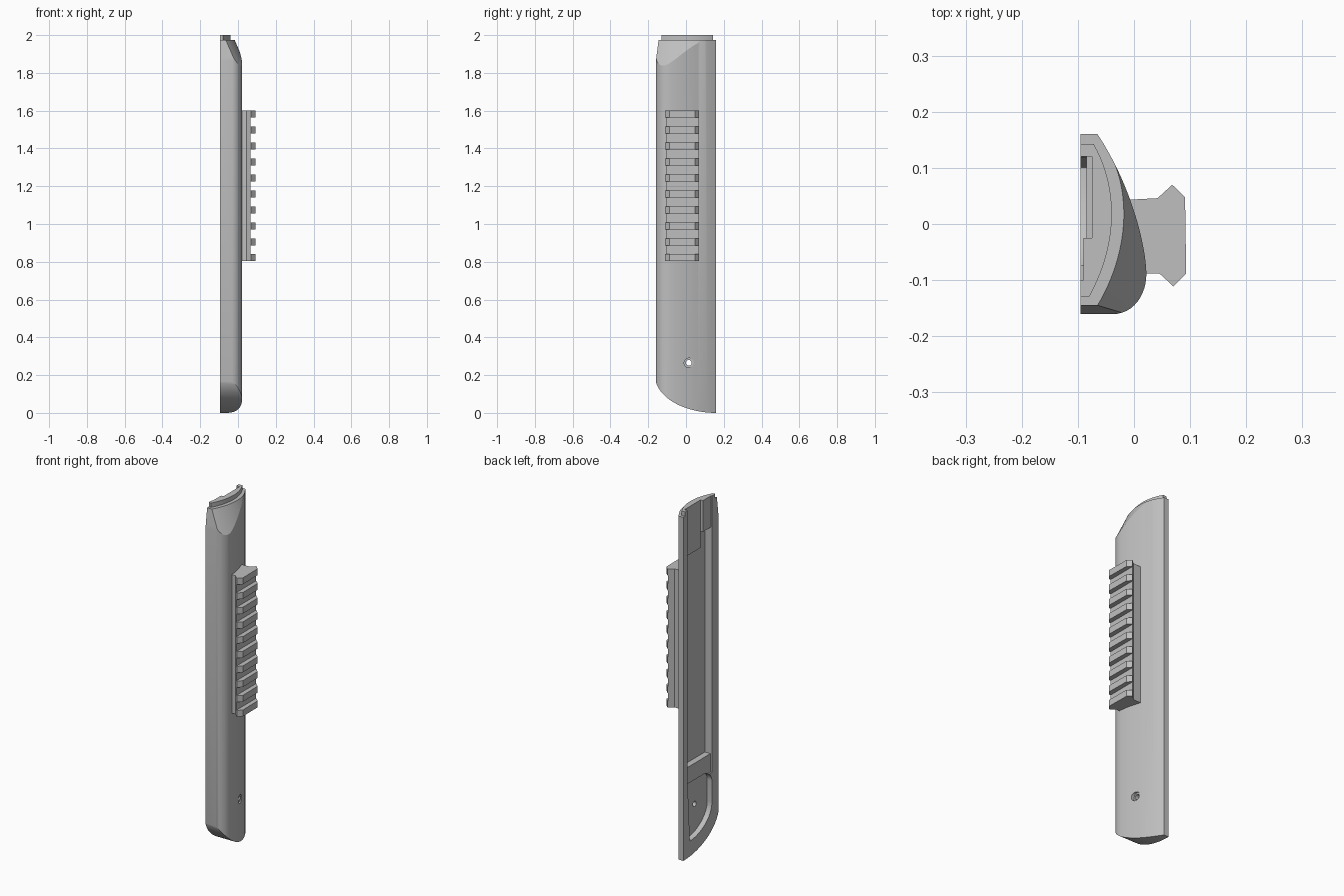
import bpy, bmesh, math
from mathutils import Vector, Matrix
from mathutils.geometry import interpolate_bezier

cube = bpy.data.objects.get("Cube")
if cube:
    bpy.data.objects.remove(cube, do_unlink=True)

grey = bpy.data.materials.new("light_grey")
grey.use_nodes = True
grey.diffuse_color = (0.52, 0.52, 0.52, 1)
grey.node_tree.nodes["Principled BSDF"].inputs["Base Color"].default_value = (0.52, 0.52, 0.52, 1)


def bezier(a, b, c, d, n=20):
    pts = interpolate_bezier(*[Vector((*p, 0)) for p in (a, b, c, d)], n)
    return [(p.x, p.y) for p in pts]


def add_loft(bm, rings):
    """Skin a stack of matching rings of 3D points and cap both ends."""
    loops = [[bm.verts.new(p) for p in ring] for ring in rings]
    n = len(loops[0])
    for lo, hi in zip(loops, loops[1:]):
        for i in range(n):
            j = (i + 1) % n
            bm.faces.new((lo[i], lo[j], hi[j], hi[i]))
    bm.faces.new(loops[0][::-1])
    bm.faces.new(loops[-1])


def finish(name, bm):
    bmesh.ops.recalc_face_normals(bm, faces=bm.faces)
    mesh = bpy.data.meshes.new(name)
    bm.to_mesh(mesh)
    bm.free()
    mesh.materials.append(grey)
    ob = bpy.data.objects.new(name, mesh)
    bpy.context.collection.objects.link(ob)
    return ob


def prism_z(name, outline, spans):
    """Extrude an (x, y) outline over one or more z spans."""
    bm = bmesh.new()
    for z0, z1 in spans:
        add_loft(bm, [[(x, y, z) for x, y in outline] for z in (z0, z1)])
    return finish(name, bm)


def prism_x(name, outline, x0, x1):
    """Extrude a (y, z) outline along x."""
    bm = bmesh.new()
    add_loft(bm, [[(x, y, z) for y, z in outline] for x in (x0, x1)])
    return finish(name, bm)


def box(name, x1, y0, y1, z0, z1):
    return prism_x(name, [(y0, z0), (y1, z0), (y1, z1), (y0, z1)], -0.2, x1)


def cylinder_x(name, r, x0, x1, y, z):
    ring = [(y + r * math.cos(math.tau * i / 32), z + r * math.sin(math.tau * i / 32)) for i in range(32)]
    return prism_x(name, ring, x0, x1)


def boolean(target, tool, operation):
    mod = target.modifiers.new(tool.name, 'BOOLEAN')
    mod.operation, mod.solver, mod.object = operation, 'EXACT', tool
    bpy.context.view_layer.objects.active = target
    bpy.ops.object.modifier_apply(modifier=mod.name)
    bpy.data.objects.remove(tool, do_unlink=True)


def ellipse_arc(cy, cz, a, b, start, end, n=24):
    angles = [math.radians(start + (end - start) * i / n) for i in range(n + 1)]
    return [(cy + a * math.cos(t), cz + b * math.sin(t)) for t in angles]


# Main shell: flat back, rounded outer face
INNER = -0.095
section = [(INNER, -0.16)]
section += bezier((-0.03, -0.16), (0.005, -0.155), (0.022, -0.12), (0.022, -0.09), 12)
section += bezier((0.022, -0.09), (0.022, -0.04), (-0.005, 0.07), (-0.065, 0.16), 24)[1:]
section += [(INNER, 0.16)]
body = prism_z("grip_panel", section, [(-0.05, 1.975)])

# Scooped upper end
crest = bezier((-0.065, -0.145), (-0.005, -0.045), (0.0, 0.08), (-0.065, 0.16), 28)


def scoop_ring(z, dx, dy):
    ring = [(-0.2, -0.145 - dy, z)]
    for x, y in crest:
        ring.append((x + dx, y - dy * (0.16 - y) / 0.305, z))
    return ring + [(-0.065 + dx, 0.2, z), (-0.2, 0.2, z)]


bm = bmesh.new()
add_loft(bm, [scoop_ring(-0.1, 0.09, 0.028), scoop_ring(1.775, 0.09, 0.028),
              scoop_ring(1.89, 0.037, 0.011), scoop_ring(1.975, 0, 0), scoop_ring(2.05, 0, 0)])
boolean(body, finish("scoop_cutter", bm), 'INTERSECT')

# Curved lower end
sweep = ellipse_arc(0.16, 0.2, 0.325, 0.2, 180, 270)
boolean(body, prism_x("end_cutter", [(-0.3, 0.2)] + sweep + [(0.3, 0), (0.3, -0.1), (-0.3, -0.1)],
                      -0.3, 0.3), 'DIFFERENCE')

# Raised lip on the upper end
lip = [(INNER, -0.13)] + bezier((-0.08, -0.13), (-0.03, -0.04), (-0.025, 0.06), (-0.072, 0.143))
boolean(body, prism_z("lip_tool", lip + [(INNER, 0.143)], [(1.95, 2.0)]), 'UNION')

# Recesses in the flat back
pocket = ellipse_arc(-0.04, 0.36, 0.06, 0.06, 90, 180, 12)
pocket += ellipse_arc(0.12, 0.24, 0.22, 0.15, 180, 265, 20) + [(0.12, 0.42)]
for tool in (box("long_recess", -0.05, -0.1, 0.12, 0.515, 1.725),
             box("upper_recess", -0.05, -0.1, -0.025, 1.7, 1.82),
             box("upper_channel", -0.075, -0.025, 0.12, 1.7, 2.1),
             box("upper_step", -0.09, -0.1, -0.02, 1.8, 2.1),
             box("lower_ledge", -0.085, -0.1, 0.12, 0.41, 0.53),
             prism_x("lower_pocket", pocket, -0.2, -0.065),
             cylinder_x("screw_hole", 0.015, -0.2, 0.2, 0.015, 0.265),
             cylinder_x("screw_head_seat", 0.025, -0.008, 0.2, 0.015, 0.265)):
    boolean(body, tool, 'DIFFERENCE')

# Accessory rail: continuous base and evenly spaced teeth
rail_base = prism_z("rail_base", [(-0.015, -0.088), (0.045, -0.088), (0.066, -0.107),
                                  (0.066, 0.068), (0.042, 0.046), (-0.015, 0.043)], [(0.803, 1.6)])
TOOTH, COUNT = 0.037, 10
pitch = (1.6 - 0.803 - TOOTH) / (COUNT - 1)
spans = [(0.803 + i * pitch, 0.803 + i * pitch + TOOTH) for i in range(COUNT)]
rail_teeth = prism_z("rail_teeth", [(0.066, -0.107), (0.07, -0.111), (0.093, -0.088),
                                    (0.091, 0.048), (0.068, 0.07), (0.066, 0.068)], spans)

# Smooth the curved faces while keeping crisp edges
bpy.ops.object.select_all(action='DESELECT')
body.select_set(True)
bpy.context.view_layer.objects.active = body
bpy.ops.object.shade_smooth_by_angle(angle=math.radians(25))
